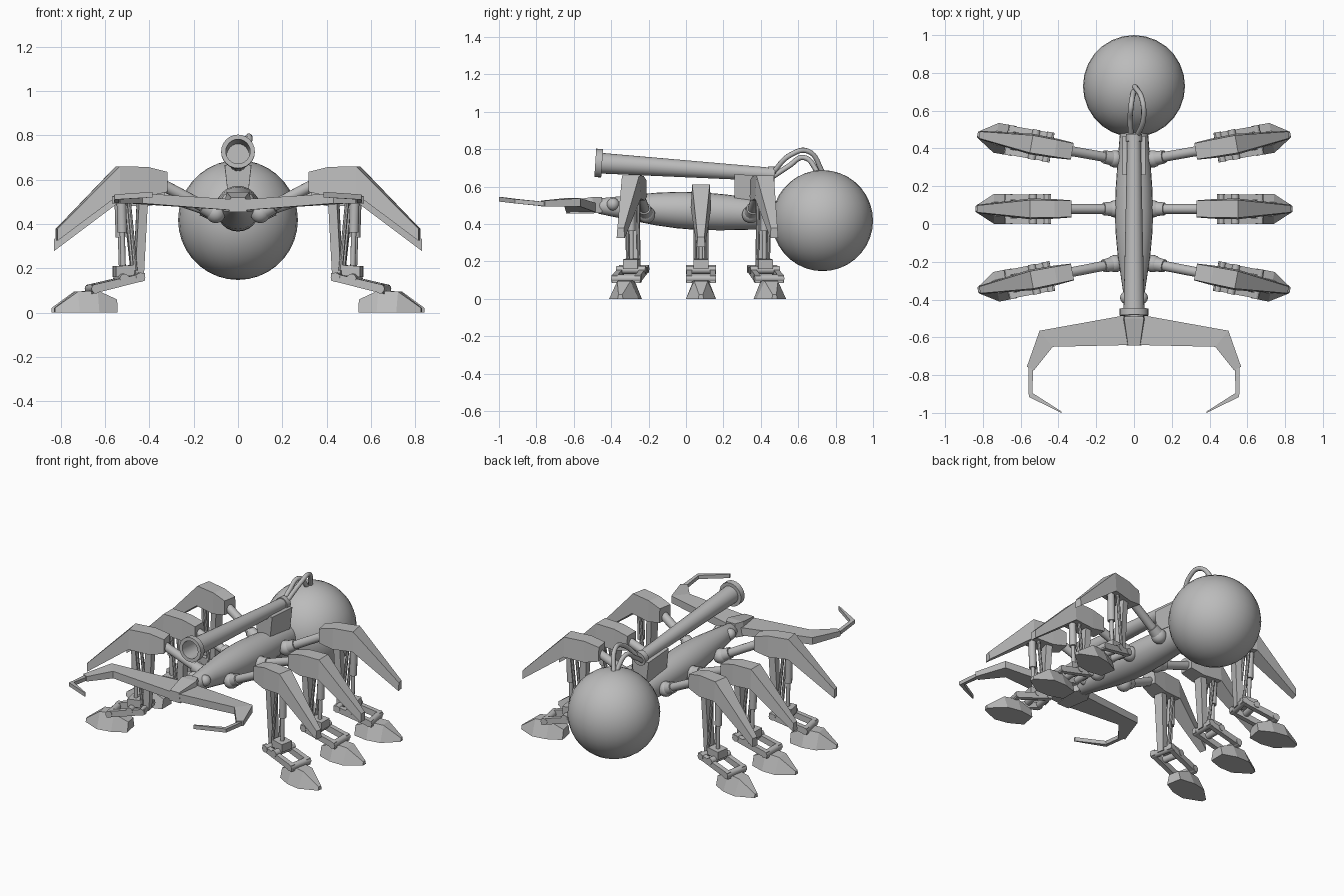
import bpy, bmesh, math
from mathutils import Matrix, Vector

cube = bpy.data.objects.get("Cube")
if cube:
    bpy.data.objects.remove(cube, do_unlink=True)

grey = bpy.data.materials.new("plain_grey")
grey.use_nodes = True
grey.diffuse_color = (0.5, 0.5, 0.5, 1)
grey.node_tree.nodes["Principled BSDF"].inputs["Base Color"].default_value = (0.5, 0.5, 0.5, 1)
I = Matrix.Identity(4)


def finish(name, bm, M=I, smooth=False):
    bmesh.ops.transform(bm, matrix=M, verts=bm.verts)
    bmesh.ops.recalc_face_normals(bm, faces=bm.faces)
    me = bpy.data.meshes.new(name)
    bm.to_mesh(me)
    bm.free()
    me.materials.append(grey)
    ob = bpy.data.objects.new(name, me)
    bpy.context.collection.objects.link(ob)
    if smooth:
        bpy.ops.object.select_all(action='DESELECT')
        ob.select_set(True)
        bpy.context.view_layer.objects.active = ob
        bpy.ops.object.shade_smooth_by_angle(angle=math.radians(35))
    return ob


def loft(name, rings, M=I, smooth=False):
    """Skin a row of equal-length rings and cap both ends."""
    bm = bmesh.new()
    rows = [[bm.verts.new(p) for p in ring] for ring in rings]
    n = len(rows[0])
    for a, b in zip(rows, rows[1:]):
        for i in range(n):
            j = (i + 1) % n
            bm.faces.new((a[i], a[j], b[j], b[i]))
    bm.faces.new(rows[0])
    bm.faces.new(rows[-1])
    return finish(name, bm, M, smooth)


def turned(name, p, q, profile, M=I, seg=16):
    """Turn (fraction, radius) pairs around the axis p to q."""
    p, q = Vector(p), Vector(q)
    rot = (q - p).to_track_quat('Z', 'Y')
    rings = []
    for t, r in profile:
        rings.append([p.lerp(q, t) + rot @ Vector((r * math.cos(k * math.tau / seg),
                      r * math.sin(k * math.tau / seg), 0)) for k in range(seg)])
    return loft(name, rings, M, True)


def rod(name, p, q, r, M=I, seg=12):
    return turned(name, p, q, [(0, r), (1, r)], M, seg)


def ball(name, c, r, M=I, seg=16):
    bm = bmesh.new()
    bmesh.ops.create_uvsphere(bm, u_segments=seg, v_segments=seg * 2 // 3, radius=r)
    return finish(name, bm, M @ Matrix.Translation(c), True)


def beam(name, sections, M=I):
    """Box beam along x from (x, bottom, top, bottom half width, top half width)."""
    return loft(name, [[(x, -wb, z0), (x, wb, z0), (x, wt, z1), (x, -wt, z1)]
                       for x, z0, z1, wb, wt in sections], M)


def blade(name, sections, M=I):
    """Flat arm from (inner x, inner y, outer x, outer y, bottom, top)."""
    return loft(name, [[(a, b, z0), (c, d, z0), (c, d, z1), (a, b, z1)]
                       for a, b, c, d, z0, z1 in sections], M)


# Abdomen and body
ball("abdomen_sphere", (0, 0.73, 0.418), 0.27, seg=28)
turned("body", (0, -0.49, 0.497), (0, 0.51, 0.447),
       [(0, 0.03), (0.03, 0.042), (0.18, 0.065), (0.33, 0.087), (0.45, 0.098), (0.55, 0.101),
        (0.68, 0.097), (0.82, 0.087), (1, 0.072)], seg=24)

# Cannon with hollow muzzle, rear cap and tapered mount
turned("cannon", (0, -0.485, 0.727), (0, 0.475, 0.664),
       [(0.25, 0.05), (0, 0.055), (0, 0.076), (0.038, 0.076), (0.038, 0.055),
        (0.96, 0.036), (0.96, 0.042), (1, 0.042)], seg=24)
loft("cannon_mount", [[(-w, 0.26, z), (w, 0.26, z), (w, 0.465, z - d), (-w, 0.465, z - d)]
                      for w, z, d in [(0.042, 0.5, 0), (0.06, 0.667, 0.014)]])

# Hoses from the cannon to the abdomen
hoses = {"hose_upper": [(0.015, 0.46, 0.67), (0.05, 0.56, 0.77), (0.045, 0.65, 0.79), (0, 0.735, 0.67)],
         "hose_lower": [(-0.015, 0.46, 0.65), (-0.02, 0.55, 0.71), (-0.015, 0.63, 0.755), (0, 0.71, 0.67)]}
for name, pts in hoses.items():
    cu = bpy.data.curves.new(name, 'CURVE')
    cu.dimensions = '3D'
    cu.bevel_depth = 0.014
    cu.bevel_resolution = 2
    sp = cu.splines.new('BEZIER')
    sp.bezier_points.add(len(pts) - 1)
    for bp, co in zip(sp.bezier_points, pts):
        bp.co = co
        bp.handle_left_type = bp.handle_right_type = 'AUTO'
    cu.materials.append(grey)
    ob = bpy.data.objects.new(name, cu)
    bpy.context.collection.objects.link(ob)
    bpy.ops.object.select_all(action='DESELECT')
    ob.select_set(True)
    bpy.context.view_layer.objects.active = ob
    bpy.ops.object.convert(target='MESH')
    bpy.ops.object.shade_smooth()

# Head plate between the jaws
loft("head_plate", [[(-w, y, z0), (w, y, z0), (w * 0.8, y, z1), (-w * 0.8, y, z1)]
                    for y, w, z0, z1 in [(-0.45, 0.04, 0.46, 0.545), (-0.5, 0.065, 0.457, 0.545),
                                         (-0.642, 0.04, 0.455, 0.52)]])

for side, word in ((1, "left"), (-1, "right")):
    S = Matrix.Diagonal((side, 1, 1, 1))

    # Eyes, jaws and pincers
    ball(word + "_eye", (0.04, -0.39, 0.505), 0.034, S)
    blade(word + "_jaw", [(0, -0.64, 0, -0.475, 0.46, 0.51), (0.43, -0.65, 0.5, -0.565, 0.493, 0.538),
                          (0.53, -0.775, 0.567, -0.755, 0.493, 0.525)], S)
    blade(word + "_pincer", [(0.535, -0.765, 0.56, -0.75, 0.495, 0.518),
                             (0.537, -0.895, 0.557, -0.915, 0.51, 0.533),
                             (0.385, -0.992, 0.385, -1.0, 0.52, 0.545)], S)

    # Legs, each fanned about its hip
    for pos, y, ang, dz in (("front", -0.21, -11, 0), ("middle", 0.08, 0, -0.048), ("back", 0.345, 10, 0)):
        n = f"{word}_{pos}_"
        M = (S @ Matrix.Translation((0.1, y, 0)) @ Matrix.Rotation(math.radians(ang), 4, 'Z')
             @ Matrix.Translation((-0.1, 0, 0)))
        U = M @ Matrix.Translation((0, 0, dz))
        hip = (0.1, 0, 0.45)
        ball(n + "hip_ball", hip, 0.046, M)
        turned(n + "upper_strut", hip, (0.38, 0, 0.595 + dz),
               [(0, 0.04), (0.22, 0.034), (0.22, 0.026), (1, 0.026)], M)
        beam(n + "leg_cover", [(0.33, 0.545, 0.635, 0.045, 0.043), (0.42, 0.525, 0.657, 0.052, 0.045),
                               (0.55, 0.535, 0.66, 0.055, 0.047), (0.83, 0.325, 0.378, 0.022, 0.018)], U)
        # Shin, piston and brace
        loft(n + "shin", [[(x - 0.02, -w, z), (x + 0.02, -w, z), (x + 0.02, w, z), (x - 0.02, w, z)]
                          for x, w, z in [(0.435, 0.03, 0.55 + dz), (0.455, 0.022, 0.15)]], M)
        turned(n + "piston", (0.535, 0, 0.56 + dz), (0.525, 0, 0.2),
               [(0, 0.022), (0.55, 0.022), (0.55, 0.012), (1, 0.012)], M, 12)
        for t in (-0.03, 0.03):
            rod(n + "brace", (0.51, t, 0.55 + dz), (0.475, t, 0.19), 0.01, M, 8)
        beam(n + "ankle_block", [(0.48, 0.17, 0.215, 0.04, 0.04), (0.565, 0.16, 0.21, 0.04, 0.04)], M)
        # Ankle links with pins
        for t in (-0.062, 0.062):
            beam(n + "ankle_link", [(0.44, 0.145, 0.18, 0.015, 0.015), (0.68, 0.085, 0.125, 0.015, 0.015)],
                 M @ Matrix.Translation((0, t, 0)))
        for x, z in ((0.46, 0.16), (0.535, 0.155), (0.665, 0.108)):
            rod(n + "ankle_pin", (x, -0.08, z), (x, 0.08, z), 0.021, M)
        # Pointed foot
        beam(n + "foot", [(0.56, 0, 0.06, 0.05, 0.035), (0.65, 0, 0.1, 0.08, 0.04),
                          (0.74, 0, 0.095, 0.08, 0.036), (0.84, 0, 0.022, 0.015, 0.01)], M)
